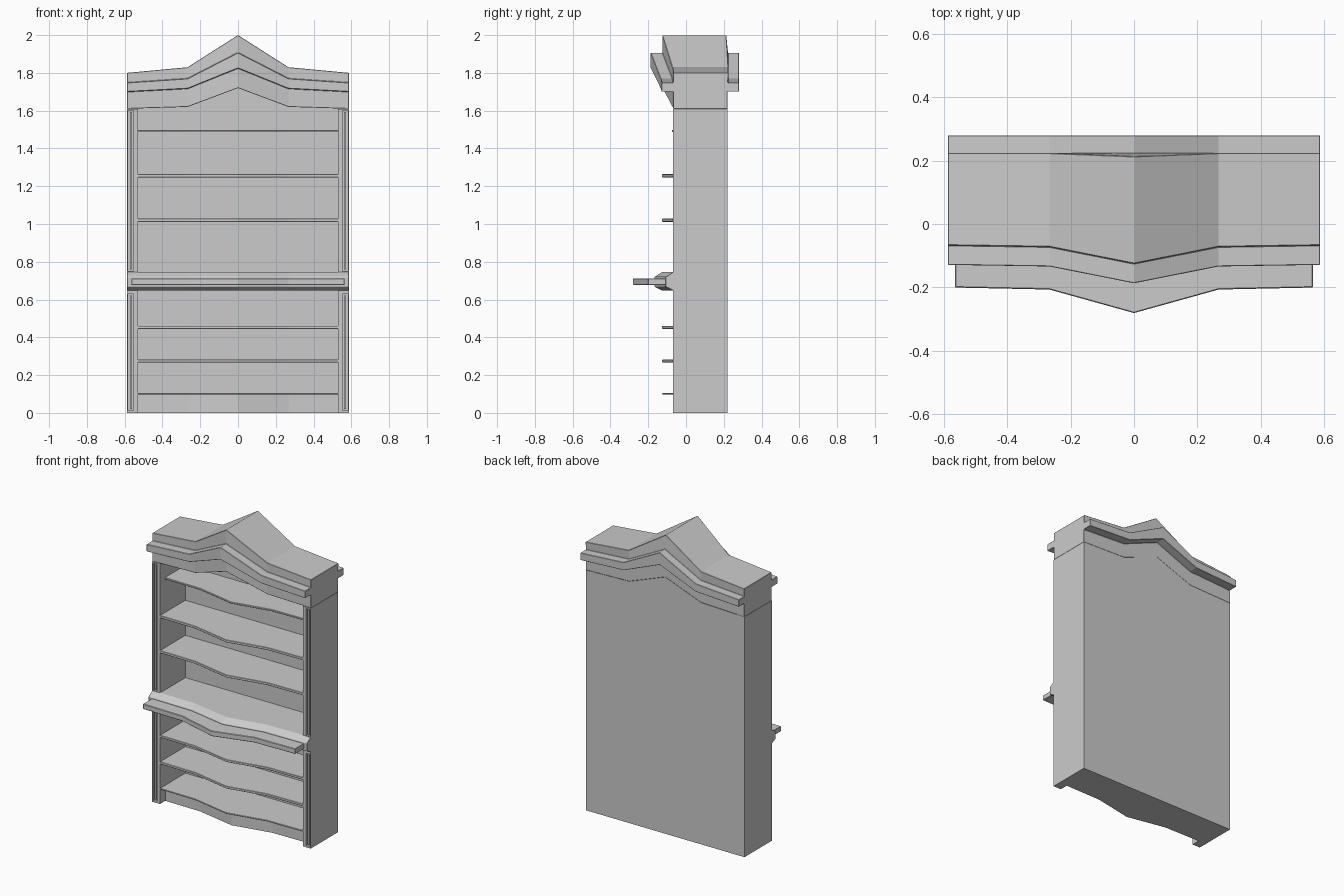
import bpy, bmesh

if "Cube" in bpy.data.objects:
    bpy.data.objects.remove(bpy.data.objects["Cube"])

def bulge(x):
    # plan curve of the front: nearly straight wings, pointed centre
    a = abs(x)
    return -0.005 - 0.053 * (1 - a / 0.267) if a < 0.267 else -0.005 * (0.59 - a) / 0.323

def rise(x, end, wing, peak):
    # elevation curve of the pediment
    a = abs(x)
    return wing + (peak - wing) * (1 - a / 0.267) if a < 0.267 else end + (wing - end) * (0.59 - a) / 0.323

def loft(name, half, section, bevel=0.0):
    # skins a (y, z) cross-section across the five stations of the front curve
    bm = bmesh.new()
    rings = [[bm.verts.new((x, y, z)) for y, z in section(x)]
             for x in (-half, -0.267, 0, 0.267, half)]
    n = len(rings[0])
    for a, b in zip(rings, rings[1:]):
        for i in range(n):
            j = (i + 1) % n
            bm.faces.new((a[i], a[j], b[j], b[i]))
    bm.faces.new(rings[0])
    bm.faces.new(rings[-1][::-1])
    return finish(name, bm, bevel)

def box(name, x0, x1, y0, y1, z0, z1):
    bm = bmesh.new()
    bmesh.ops.create_cube(bm, size=1)
    for v in bm.verts:
        v.co = (x1 if v.co.x > 0 else x0, y1 if v.co.y > 0 else y0, z1 if v.co.z > 0 else z0)
    return finish(name, bm)

def finish(name, bm, bevel=0.0):
    bmesh.ops.recalc_face_normals(bm, faces=bm.faces[:])
    me = bpy.data.meshes.new(name)
    bm.to_mesh(me)
    bm.free()
    ob = bpy.data.objects.new(name, me)
    bpy.context.collection.objects.link(ob)
    if bevel:
        m = ob.modifiers.new("edge_bevel", 'BEVEL')
        m.width = bevel
        m.segments = 1
    return ob

def slab(name, half, front, back, z0, z1, bevel=0.002):
    # level board with the curved front
    return loft(name, half, lambda x: [(front + bulge(x), z0), (back, z0),
                                       (back, z1), (front + bulge(x), z1)], bevel)

# pediment with front and back cornices
def crown_section(x):
    f = -0.067 + bulge(x)
    opening = rise(x, 1.61, 1.62, 1.72)
    low = rise(x, 1.70, 1.717, 1.825)
    high = rise(x, 1.748, 1.77, 1.907)
    top = rise(x, 1.80, 1.83, 2.0)
    back_top = 0.225 + 0.2 * bulge(x)
    return [(f, opening), (f, low), (f - 0.062, low), (f - 0.062, high), (f, high), (f, top),
            (back_top, top), (0.222, high), (0.28, high), (0.28, low), (0.22, low), (0.22, opening)]
loft("pediment", 0.588, crown_section, 0.002)

# back panel
loft("back_panel", 0.588, lambda x: [(0.20, 0), (0.22, 0), (0.22, rise(x, 1.61, 1.62, 1.72)),
                                     (0.20, rise(x, 1.61, 1.62, 1.72))])

# side walls with framed, beaded pilaster fronts
for side, s in (("left", -1), ("right", 1)):
    def part(name, a, b, y0, y1, z0, z1):
        box(side + "_" + name, min(s * a, s * b), max(s * a, s * b), y0, y1, z0, z1)
    part("wall", 0.53, 0.588, -0.055, 0.20, 0, 1.61)
    part("inner_stile", 0.53, 0.553, -0.07, -0.055, 0, 1.61)
    part("outer_stile", 0.582, 0.588, -0.07, -0.055, 0, 1.61)
    for k, (z0, z1) in enumerate(((0.0, 0.012), (0.63, 0.75), (1.60, 1.61))):
        part("rail_%d" % k, 0.553, 0.582, -0.07, -0.055, z0, z1)
    for k, (z0, z1) in enumerate(((0.02, 0.622), (0.758, 1.592))):
        part("bead_%d" % k, 0.562, 0.573, -0.066, -0.055, z0, z1)

# plinth and shelves
slab("plinth", 0.535, -0.012, 0.20, 0, 0.097, 0)
for k, (z, t, front) in enumerate(((0.101, 0.008, -0.068), (0.275, 0.016, -0.068),
                                   (0.453, 0.016, -0.068), (1.02, 0.017, -0.068),
                                   (1.255, 0.017, -0.068), (1.492, 0.012, -0.017))):
    slab("shelf_%d" % (k + 1), 0.531, front, 0.20, z - t / 2, z + t / 2)

# waist: deep block, sloped moulding and projecting counter
slab("waist_block", 0.531, -0.06, 0.20, 0.65, 0.744, 0)
def waist_section(x):
    f = -0.068 + bulge(x)
    return [(-0.055, 0.648), (f, 0.648), (f - 0.04, 0.667), (f - 0.04, 0.72), (f, 0.746), (-0.055, 0.746)]
loft("waist_moulding", 0.588, waist_section, 0.002)
loft("counter", 0.565, lambda x: [(1.4 * bulge(x) - 0.2, 0.677), (-0.07, 0.677),
                                  (-0.07, 0.712), (1.4 * bulge(x) - 0.2, 0.712)], 0.003)
